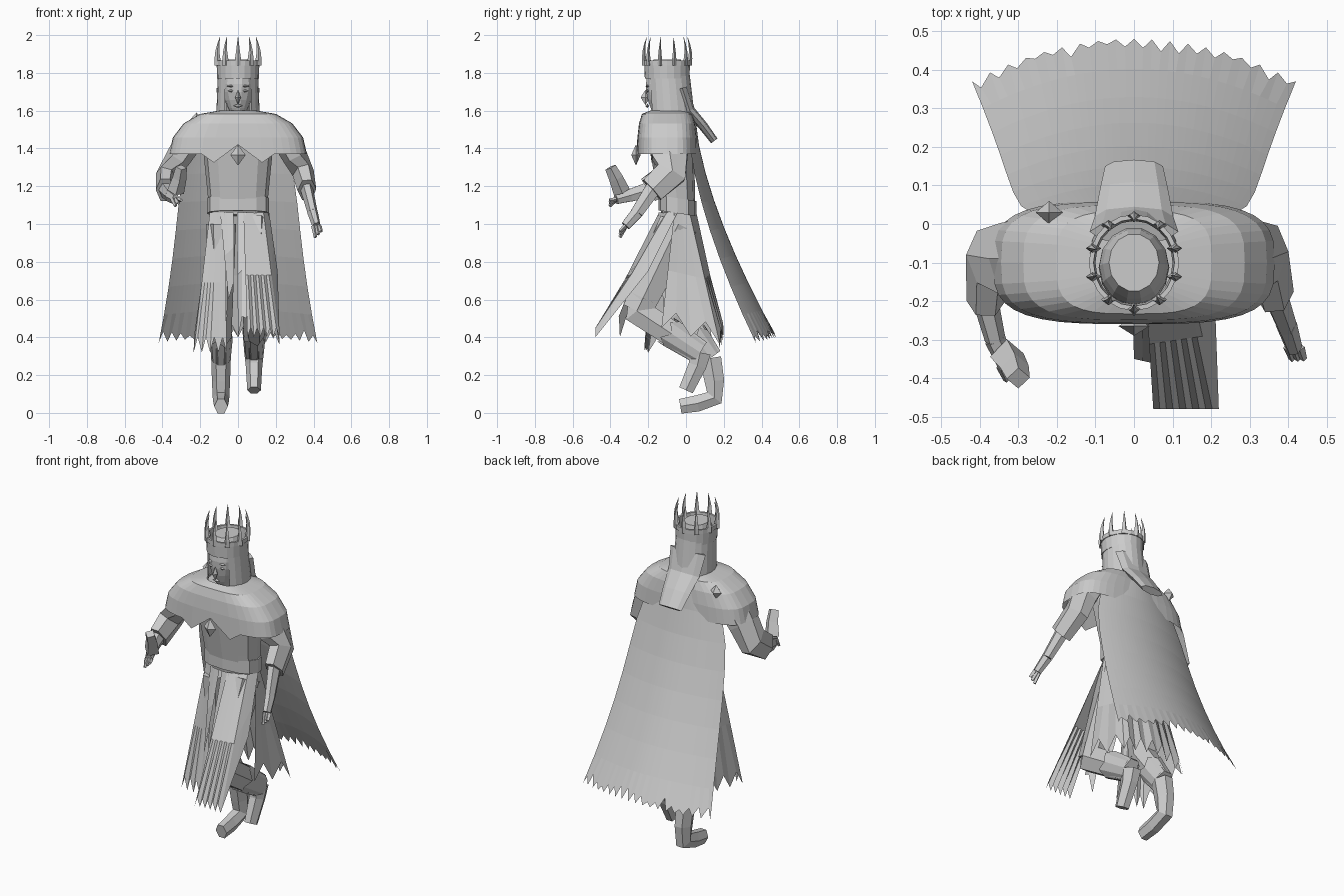
import bpy
from math import sin, cos, pi, radians
from mathutils import Vector

default_cube = bpy.data.objects.get("Cube")
if default_cube:
    bpy.data.objects.remove(default_cube)

grey = (.6, .6, .6, 1)
stone = bpy.data.materials.new("light_grey")
stone.use_nodes = True
stone.diffuse_color = grey
stone.node_tree.nodes["Principled BSDF"].inputs["Base Color"].default_value = grey


def mix(start, end, t):
    return start + (end - start) * t


def steps(count):
    """Evenly spaced fractions from zero to one."""
    return [i / count for i in range(count + 1)]


def skin(name, rows, closed=False, caps=False):
    """Join equally long rows of points with faces."""
    width = len(rows[0])
    verts = [tuple(point) for row in rows for point in row]
    faces = []
    for base in range(0, len(verts) - width, width):
        for i in range(width if closed else width - 1):
            j = (i + 1) % width
            faces.append((base + i, base + j, base + width + j, base + width + i))
    if caps:
        faces.append(tuple(reversed(range(width))))
        faces.append(tuple(range(len(verts) - width, len(verts))))
    mesh = bpy.data.meshes.new(name)
    mesh.from_pydata(verts, [], faces)
    mesh.materials.append(stone)
    obj = bpy.data.objects.new(name, mesh)
    bpy.context.collection.objects.link(obj)
    return obj


def squash(value, power):
    return abs(value) ** power * (1 if value > 0 else -1)


def ring(z, y, width, depth, sides=16, power=1):
    """Horizontal oval; a power below one squares it off."""
    angles = [2 * pi * i / sides for i in range(sides)]
    return [Vector((width * squash(cos(a), power), y + depth * squash(sin(a), power), z))
            for a in angles]


def limb(name, path, start, end, depth=1, sides=6, teeth=0, caps=True):
    """Tapered faceted tube along a path; teeth jag its far rim."""
    path = [Vector(point) for point in path]
    last = len(path) - 1
    rows = []
    for k, point in enumerate(path):
        along = (path[min(k + 1, last)] - path[max(k - 1, 0)]).normalized()
        across = (Vector((1, 0, 0)) - along * along.x).normalized()
        out = along.cross(across) * depth
        radius = mix(start, end, k / last)
        row = []
        for i in range(sides):
            a = 2 * pi * i / sides
            tooth = along * teeth * (i % 2) if k == last else Vector()
            row.append(point + (across * cos(a) + out * sin(a)) * radius + tooth)
        rows.append(row)
    return skin(name, rows, True, caps)


def bead(name, centre, width, depth, height):
    """Eight-sided diamond."""
    rows = [[Vector(centre) + p for p in ring(height * level, 0, width * size, depth * size, 4)]
            for level, size in ((-1, .01), (0, 1), (1, .01))]
    skin(name, rows, True)


# Torso and tilted belt
skin("torso", [ring(mix(1.05, 1.55, t), mix(-.04, -.09, t), mix(.15, .2, t),
                    mix(.09, .13, t), 12, .75) for t in steps(4)], True, True)
belt = skin("belt", [ring(z, -.045, .165, .1, 12, .75) for z in (1.05, 1.13)], True, True)
for vert in belt.data.vertices:
    vert.co.z -= vert.co.y * .15

# Shoulder mantle, boxy over the shoulders, with a pointed front hem
SIDES = 36
front = SIDES * 3 // 4
mantle = []
for t in steps(4):
    spread = sin(t * pi / 2)
    drop = 1 - cos(t * pi / 2)
    mantle.append(ring(1.6 - .23 * drop, -.1, mix(.1, .365, spread),
                       mix(.09, .16, spread ** .5), SIDES, .6))
for i, point in enumerate(mantle[-1]):
    gap = abs(i - front)
    point.z += .05 if gap == 0 else -.045 if gap == 1 else 0
skin("shoulder_mantle", mantle[::-1], True)
bead("chest_gem", (0, -.265, 1.365), .04, .025, .055)
bead("shoulder_clasp", (-.22, .03, 1.55), .035, .03, .04)

# Cape, bowed around the back, with a torn hem
COLUMNS = 36
cape = []
for t in steps(8):
    half = mix(.3, .42, t * t) - .15 * (1 - t) ** 8
    row = []
    for i, s in enumerate(steps(COLUMNS)):
        side = mix(-1, 1, s)
        tooth = (.04 + .02 * sin(i * i)) * (i % 2) if t == 1 else 0
        row.append((side * half,
                    mix(.05, .48, t ** 1.5) - mix(.04, .11, t) * side ** 2 - tooth / 2,
                    mix(1.56, .4, t) + tooth - .03 * t * side ** 2))
    cape.append(row)
skin("cape", cape)


def skirt_panel(name, start, end, hem_start, hem_end, teeth=4, jag=.08):
    """Flat cloth strip from two angles on the belt to two hem corners."""
    tops = [Vector((.165 * cos(a), .1 * sin(a) - .045, 1.06))
            for a in (radians(start), radians(end))]
    hems = [Vector(hem_start), Vector(hem_end)]
    top, middle, bottom = [], [], []
    for i, t in enumerate(steps(teeth * 2)):
        upper, lower = tops[0].lerp(tops[1], t), hems[0].lerp(hems[1], t)
        top.append(upper)
        middle.append(upper.lerp(lower, .5))
        bottom.append(lower + Vector((0, 0, jag * (i % 2))))
    skin(name, [bottom, middle, top])


skirt_panel("skirt_front_left", -80, -35, (.05, -.48, .4), (.22, -.48, .4), 5, .05)
skirt_panel("skirt_front_left_fold", -35, 0, (.22, -.48, .4), (.21, -.2, .75), 1, 0)
skirt_panel("skirt_side_left", -10, 40, (.2, -.13, .45), (.22, .18, .36), 2, .1)
skirt_panel("skirt_back_left", 40, 90, (.22, .18, .36), (0, .2, .4), 3)
skirt_panel("skirt_back_right", 90, 140, (0, .2, .4), (-.2, .18, .34), 3)
skirt_panel("skirt_side_right", 140, 205, (-.22, .14, .38), (-.235, -.2, .32), 3)
skirt_panel("skirt_front_right", 205, 245, (-.235, -.2, .32), (-.06, -.22, .32))
skirt_panel("skirt_front_centre", 235, 262, (-.05, -.25, .6), (-.02, -.26, .7), 1, 0)
skirt_panel("skirt_centre_strip", 268, 285, (0, -.35, .4), (.045, -.36, .5), 1, .06)


def leg(label, x, knee, ankle, foot):
    """Leg in one vertical plane; points are given as depth and height."""
    def place(points):
        return [Vector((x, y, z)) for y, z in points]
    hip, knee, ankle = place([(-.04, 1), knee, ankle])
    calf = knee.lerp(ankle, .55)
    limb(label + "_thigh", [hip, knee], .08, .06, 1.5)
    limb(label + "_shin", [hip.lerp(knee, .85), knee, calf, ankle], .065, .05, 1.4)
    limb(label + "_boot", [ankle] + place(foot), .052, .036, 1.25)
    limb(label + "_boot_cuff", [ankle, calf], .052, .062, 1.3, 10, .04, False)


# Left knee lifted, right foot pushing off
leg("left", .085, (-.26, .54), (.075, .32), [(.06, .25), (0, .12)])
leg("right", -.09, (-.04, .52), (.13, .29), [(.15, .17), (.15, .08), (.06, .05), (-.03, .035)])


def arm(label, side, elbow, cuff, wrist, knuckle):
    shoulder = Vector((side * .26, -.09, 1.44))
    elbow, cuff, wrist, knuckle = map(Vector, (elbow, cuff, wrist, knuckle))
    limb(label + "_sleeve", [shoulder, shoulder.lerp(elbow, .5), elbow, cuff], .075, .05, 1.6)
    limb(label + "_forearm", [elbow.lerp(cuff, .8), cuff, wrist], .04, .027, 1.4)
    limb(label + "_hand", [wrist, wrist.lerp(knuckle, .5), knuckle], .028, .022, 1.3)
    reach = (knuckle - wrist) * .5
    for spread in (-.015, 0, .015):
        base = knuckle + Vector((spread, 0, 0))
        limb(label + "_finger", [base, base + reach + Vector((0, 0, spread - .01))],
             .013, .009, sides=4)


arm("left", 1, (.345, -.08, 1.27), (.365, -.18, 1.18), (.395, -.26, 1.06), (.415, -.32, .99))
arm("right", -1, (-.38, -.09, 1.25), (-.385, -.2, 1.18), (-.36, -.3, 1.15), (-.33, -.37, 1.13))
limb("right_raised_fingers", [(-.33, -.34, 1.17), (-.31, -.37, 1.24), (-.3, -.4, 1.3)],
     .045, .03, sides=4)

# Neck, head and face
skin("neck", [ring(z, -.07, .06, .06, 10) for z in (1.53, 1.64)], True)
head = []
for t in steps(7):
    width = .092 * sin(pi * mix(.1, .75, t))
    head.append(ring(mix(1.57, 1.87, t), mix(-.13, -.1, t), width, width + .01, 14))
skin("head", head, True, True)
bead("nose", (0, -.215, 1.67), .015, .025, .04)
bead("lips", (0, -.205, 1.625), .025, .01, .012)
for side in (-1, 1):
    bead("eye", (side * .037, -.203, 1.705), .018, .01, .008)
    bead("brow", (side * .037, -.203, 1.73), .025, .012, .007)

# Hair: open-fronted shell and a broad tail down the back
hair = []
for t in steps(4):
    row = []
    for s in steps(16):
        a = radians(mix(-52, 232, s))
        row.append((mix(.115, .105, t) * cos(a),
                    mix(-.08, -.1, t) + mix(.125, .115, t) * sin(a), mix(1.58, 1.83, t)))
    hair.append(row)
skin("hair", hair)
limb("hair_tail", [(0, -.02, 1.72), (0, .02, 1.6), (0, .09, 1.52), (0, .15, 1.44)],
     .115, .075, .28, 8)

# Crown: lipped band with inward-curving spikes
skin("crown_band", [ring(z, -.1, width, width + .008, 20) for width, z in (
    (.1, 1.77), (.11, 1.77), (.113, 1.84), (.117, 1.84), (.117, 1.865),
    (.105, 1.865), (.1, 1.8))], True)
SPIKES = 10
for k in range(SPIKES):
    a = 2 * pi * (k + .5) / SPIKES
    path = []
    for t in steps(4):
        radius = mix(.11, .1, t) + .01 * sin(pi * t)
        path.append((radius * cos(a), -.1 + (radius + .008) * sin(a), mix(1.84, 1.99, t)))
    limb("crown_spike", path, .02, .001, .7, 4)
